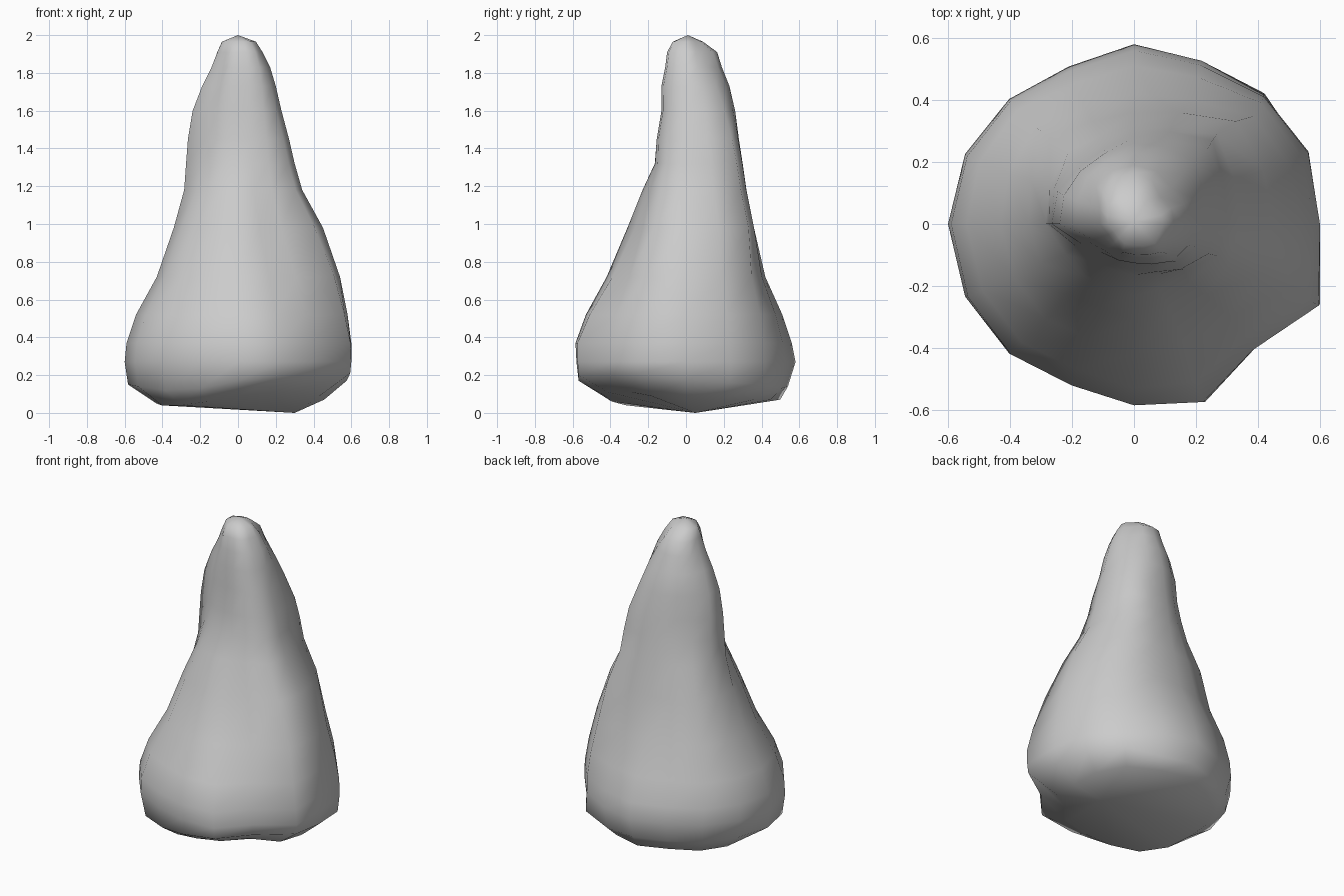
import bpy
import bmesh
from math import sin, cos, tau

default_cube = bpy.data.objects.get("Cube")
if default_cube:
    bpy.data.objects.remove(default_cube, do_unlink=True)

# Key cross-sections: height, then radii counter-clockwise from +x
SECTIONS = [
    (0.30, [.60, .61, .59, .57, .58, .55, .57, .59, .60, .59, .57, .54, .56, .60, .55, .65]),
    (0.95, [.46, .46, .47, .39, .36, .36, .40, .37, .35, .34, .33, .30, .32, .30, .33, .45]),
    (1.40, [.27, .29, .34, .29, .27, .25, .25, .27, .27, .18, .16, .15, .15, .17, .21, .26]),
    (1.90, [.13, .13, .12, .15, .16, .16, .15, .12, .11, .09, .09, .10, .10, .11, .13, .12]),
]

# Silhouette extents from the belly up: height, right, left, front, back
EXTENTS = [
    (0.27, -.60, .60, -.58, .58),
    (0.37, -.59, .60, -.585, .56),
    (0.52, -.54, .58, -.53, .51),
    (0.72, -.43, .54, -.42, .42),
    (0.98, -.34, .45, -.31, .36),
    (1.18, -.285, .34, -.23, .32),
    (1.32, -.275, .30, -.165, .30),
    (1.45, -.265, .27, -.155, .28),
    (1.60, -.24, .23, -.13, .26),
    (1.73, -.19, .20, -.13, .23),
    (1.83, -.14, .17, -.11, .19),
    (1.91, -.11, .13, -.10, .165),
    (1.965, -.085, .095, -.07, .09),
]

# Undercut rings: share of the belly radius, then height, by direction
SHOULDER = (
    [.96, .98, 1.01, .96, .93, .93, .94, .95, .97, .97, .95, .95, .98, .99, .98, .99],
    [.17, .16, .15, .13, .14, .14, .14, .15, .15, .14, .12, .13, .17, .20, .20, .21],
)
FLOOR = (
    [.76, .80, .86, .85, .86, .85, .82, .76, .72, .74, .76, .76, .74, .72, .72, .72],
    [.07, .07, .07, .07, .07, .07, .06, .05, .05, .04, .04, .06, .09, .11, .11, .09],
)


def radii_at(z):
    """Blend the two key sections that surround this height."""
    if z <= SECTIONS[0][0]:
        return SECTIONS[0][1]
    for (low, a), (high, b) in zip(SECTIONS, SECTIONS[1:]):
        if z <= high:
            t = (z - low) / (high - low)
            return [p + (q - p) * t for p, q in zip(a, b)]
    return SECTIONS[-1][1]


def fit(values, low, high):
    """Stretch each side of a section to its silhouette extent."""
    smallest, largest = min(values), max(values)
    return [v * (high / largest if v > 0 else low / smallest) for v in values]


def make_ring(bm, z, right, left, front, back):
    radii = radii_at(z)
    angles = [tau * i / len(radii) for i in range(len(radii))]
    xs = fit([r * cos(a) for r, a in zip(radii, angles)], right, left)
    ys = fit([r * sin(a) for r, a in zip(radii, angles)], front, back)
    return [bm.verts.new((x, y, z)) for x, y in zip(xs, ys)]


def make_undercut(bm, belly, shares, heights):
    """Shrink the belly outline to an uneven ring beneath it."""
    return [bm.verts.new((v.co.x * s, v.co.y * s, h))
            for v, s, h in zip(belly, shares, heights)]


# Rock body: stacked rings closed by a sloping base and a blunt tip
bm = bmesh.new()
body = [make_ring(bm, *row) for row in EXTENTS]
undercut = [make_undercut(bm, body[0], *ring) for ring in (FLOOR, SHOULDER)]
rings = undercut + body
count = len(rings[0])
base = bm.verts.new((0.30, 0.05, 0))
tip = bm.verts.new((0, 0.01, 2))
for i in range(count):
    j = (i + 1) % count
    for lower, upper in zip(rings, rings[1:]):
        bm.faces.new((lower[i], lower[j], upper[j], upper[i]))
    bm.faces.new((base, rings[0][j], rings[0][i]))
    bm.faces.new((tip, rings[-1][i], rings[-1][j]))

mesh = bpy.data.meshes.new("rock_spire")
bm.to_mesh(mesh)
bm.free()
rock = bpy.data.objects.new("rock_spire", mesh)
bpy.context.collection.objects.link(rock)

# Plain stone colour
stone = bpy.data.materials.new("stone grey")
stone.use_nodes = True
grey = (0.6, 0.6, 0.6, 1)
stone.diffuse_color = grey
stone.node_tree.nodes["Principled BSDF"].inputs["Base Color"].default_value = grey
mesh.materials.append(stone)

# Soft, weathered shading
bpy.context.view_layer.objects.active = rock
rock.select_set(True)
bpy.ops.object.shade_smooth()
